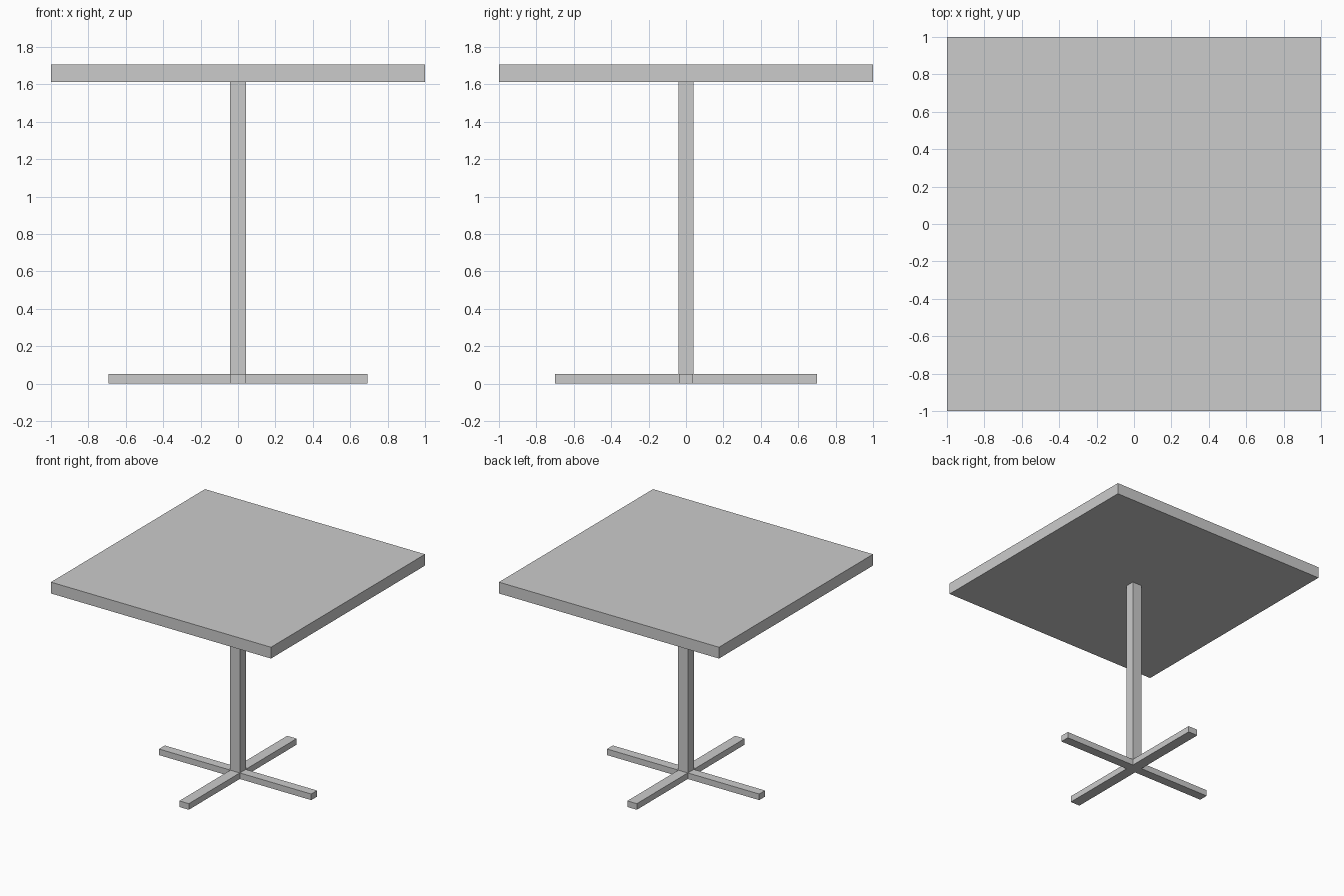
import bpy

if "Cube" in bpy.data.objects:
    bpy.data.objects.remove(bpy.data.objects["Cube"])


def box(name, lo, hi):
    """Box between two opposite corners."""
    bpy.ops.mesh.primitive_cube_add(size=1, location=[(a + b) / 2 for a, b in zip(lo, hi)])
    ob = bpy.context.object
    ob.name = name
    ob.scale = [b - a for a, b in zip(lo, hi)]
    bpy.ops.object.transform_apply(location=False, rotation=False, scale=True)
    return ob


PX, PY = 0.044, 0.039      # half thickness of post and feet
FOOT_TOP = 0.05
TOP_Z, TOP_H = 1.613, 0.093

# Square table top
box("table_top", (-1, -1, TOP_Z), (1, 1, TOP_Z + TOP_H))

# Central post
box("post", (-PX, -PY, FOOT_TOP), (PX, PY, TOP_Z))

# Cross base: one full beam front to back, two side arms butted against it
box("foot_beam", (-PX + 0.001, -0.7, 0), (PX - 0.001, 0.7, FOOT_TOP))
for side, name in ((-1, "left_foot"), (1, "right_foot")):
    x0, x1 = sorted((side * (PX - 0.001), side * 0.692))
    box(name, (x0, -PY + 0.001, 0), (x1, PY - 0.001, FOOT_TOP))
